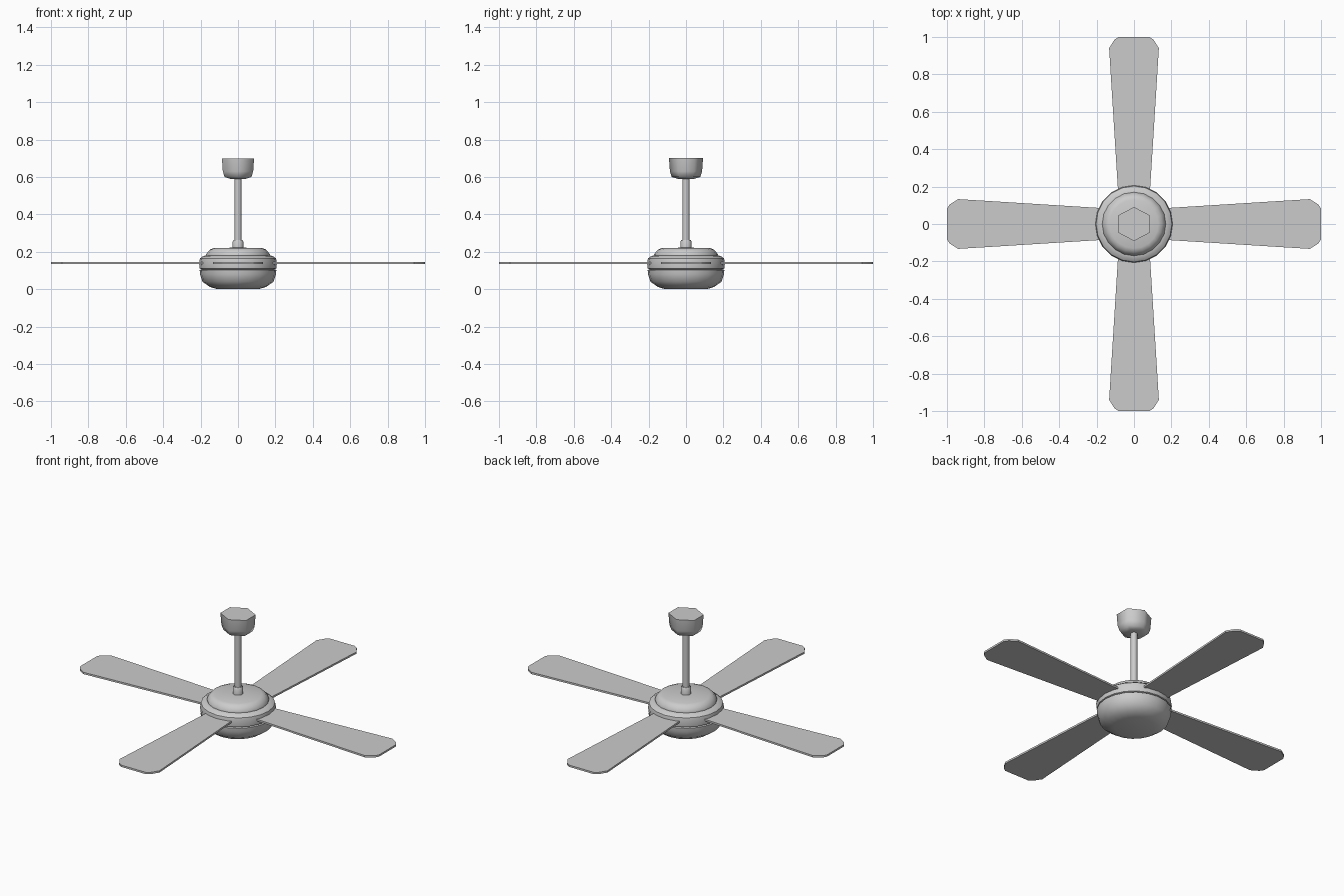
import bpy, bmesh, math
from mathutils import Matrix

if "Cube" in bpy.data.objects:
    bpy.data.objects.remove(bpy.data.objects["Cube"])


def finish(name, bm, angle):
    bmesh.ops.recalc_face_normals(bm, faces=bm.faces)
    me = bpy.data.meshes.new(name)
    bm.to_mesh(me)
    bm.free()
    ob = bpy.data.objects.new(name, me)
    bpy.context.collection.objects.link(ob)
    bpy.ops.object.select_all(action='DESELECT')
    ob.select_set(True)
    bpy.context.view_layer.objects.active = ob
    if angle:
        bpy.ops.object.shade_smooth_by_angle(angle=math.radians(angle))
    return ob


def lathe(name, profile, sides, angle=50, sx=1.0):
    """Revolve (radius, z) points around z and cap both ends."""
    bm = bmesh.new()
    rings = []
    for r, z in profile:
        ring = []
        for i in range(sides):
            a = math.pi / 2 + 2 * math.pi * i / sides
            ring.append(bm.verts.new((sx * r * math.cos(a), r * math.sin(a), z)))
        rings.append(ring)
    for lo, hi in zip(rings, rings[1:]):
        for i in range(sides):
            j = (i + 1) % sides
            bm.faces.new((lo[i], lo[j], hi[j], hi[i]))
    bm.faces.new(rings[0])
    bm.faces.new(rings[-1])
    return finish(name, bm, angle)


# Rounded light bowl under the motor
lathe("lower_bowl", [(0.11, 0.0), (0.15, 0.012), (0.19, 0.04),
                     (0.203, 0.08), (0.205, 0.103), (0.19, 0.106)], 20)

# Motor housing with stepped top
lathe("motor_housing", [(0.19, 0.104), (0.205, 0.111), (0.208, 0.14), (0.203, 0.165),
                        (0.185, 0.178), (0.17, 0.18), (0.17, 0.188), (0.15, 0.212),
                        (0.13, 0.219), (0.03, 0.222)], 20, 40)

# Rod, collar and ceiling canopy
lathe("rod_collar", [(0.03, 0.215), (0.03, 0.255), (0.024, 0.264)], 10)
lathe("down_rod", [(0.019, 0.22), (0.019, 0.61)], 10)
lathe("ceiling_canopy", [(0.045, 0.59), (0.076, 0.6), (0.086, 0.63), (0.091, 0.70)],
      6, 65, sx=1.09)

# Four tapered blades with clipped tips
outline = [(0.17, -0.085), (0.94, -0.133), (0.985, -0.105), (1.0, -0.082),
           (1.0, 0.082), (0.985, 0.105), (0.94, 0.133), (0.17, 0.085)]
for k in range(4):
    bm = bmesh.new()
    face = bm.faces.new([bm.verts.new((x, y, 0.135)) for x, y in outline])
    ext = bmesh.ops.extrude_face_region(bm, geom=[face], use_keep_orig=True)
    for v in ext["geom"]:
        if isinstance(v, bmesh.types.BMVert):
            v.co.z = 0.146
    bm.transform(Matrix.Rotation(k * math.pi / 2, 4, 'Z'))
    finish(f"blade_{k + 1}", bm, 30)
